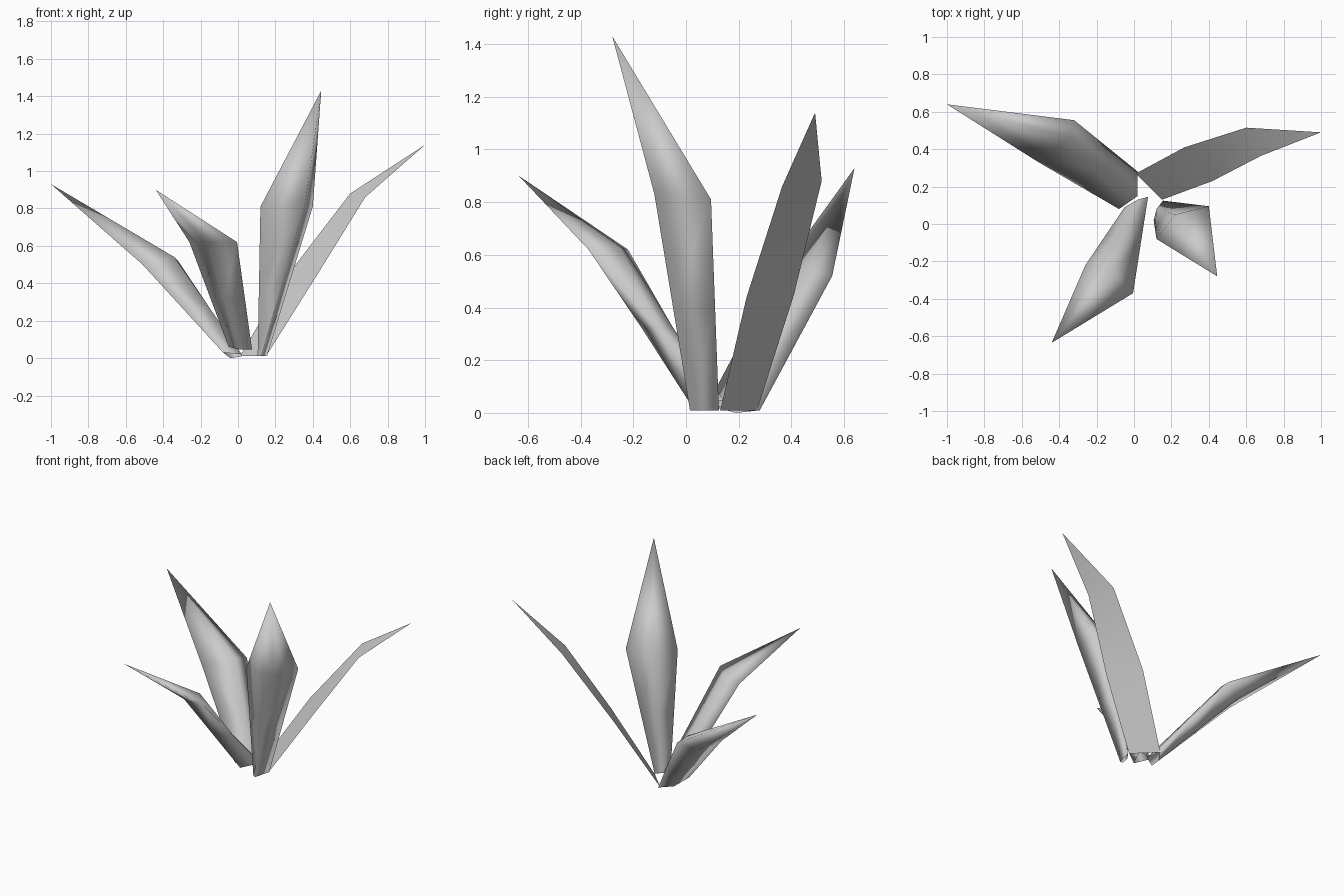
import bpy, bmesh
from mathutils import Vector

if "Cube" in bpy.data.objects:
    bpy.data.objects.remove(bpy.data.objects["Cube"])


def leaf(name, base, wide, tip, mid=None, closed=True):
    """Pointed blade: rows of points around the leaf, closing to a tip."""
    base = [Vector(p) for p in base]
    wide = [Vector(p) for p in wide]
    if mid is None:
        mid = [a.lerp(b, 0.48) for a, b in zip(base, wide)]
    bm = bmesh.new()
    rows = [[bm.verts.new(p) for p in row] for row in (base, mid, wide)]
    end = bm.verts.new(tip)
    n = len(base)
    pairs = [(i, (i + 1) % n) for i in range(n if closed else n - 1)]
    for i, j in pairs:
        for lo, hi in zip(rows, rows[1:]):
            bm.faces.new((lo[i], lo[j], hi[j], hi[i]))
        bm.faces.new((rows[-1][i], rows[-1][j], end))
    for f in bm.faces:
        f.smooth = True
    if closed:
        bmesh.ops.recalc_face_normals(bm, faces=bm.faces)
    me = bpy.data.meshes.new(name)
    bm.to_mesh(me)
    bm.free()
    ob = bpy.data.objects.new(name, me)
    bpy.context.collection.objects.link(ob)
    return ob


# tall leaf, leaning front right (edge, outer rib, edge, inner rib)
leaf("tall_leaf",
     [(0.105, 0.02, 0.01), (0.125, 0.015, 0.01), (0.155, 0.125, 0.01), (0.12, 0.08, 0.01)],
     [(0.12, -0.08, 0.81), (0.36, -0.12, 0.83), (0.40, 0.095, 0.81), (0.22, 0.05, 0.82)],
     (0.445, -0.28, 1.43))

# flat leaf, leaning back right
leaf("flat_leaf",
     [(0.15, 0.13, 0.01), (0.01, 0.27, 0.01)],
     [(0.68, 0.365, 0.86), (0.60, 0.515, 0.88)],
     (1.0, 0.49, 1.14),
     [(0.42, 0.23, 0.44), (0.27, 0.41, 0.45)], closed=False)

# low leaf, leaning back left
leaf("low_leaf",
     [(-0.08, 0.08, 0.03), (-0.04, 0.19, 0.0), (0.02, 0.28, 0.01), (0.02, 0.15, 0.02)],
     [(-0.51, 0.33, 0.50), (-0.45, 0.50, 0.48), (-0.32, 0.555, 0.52), (-0.34, 0.46, 0.54)],
     (-1.0, 0.64, 0.93))

# short leaf, leaning front left
leaf("short_leaf",
     [(-0.05, 0.09, 0.06), (0.01, 0.01, 0.045), (0.075, 0.145, 0.045), (0.02, 0.13, 0.05)],
     [(-0.26, -0.22, 0.62), (-0.165, -0.36, 0.62), (-0.005, -0.37, 0.62), (-0.12, -0.25, 0.63)],
     (-0.44, -0.635, 0.90))
